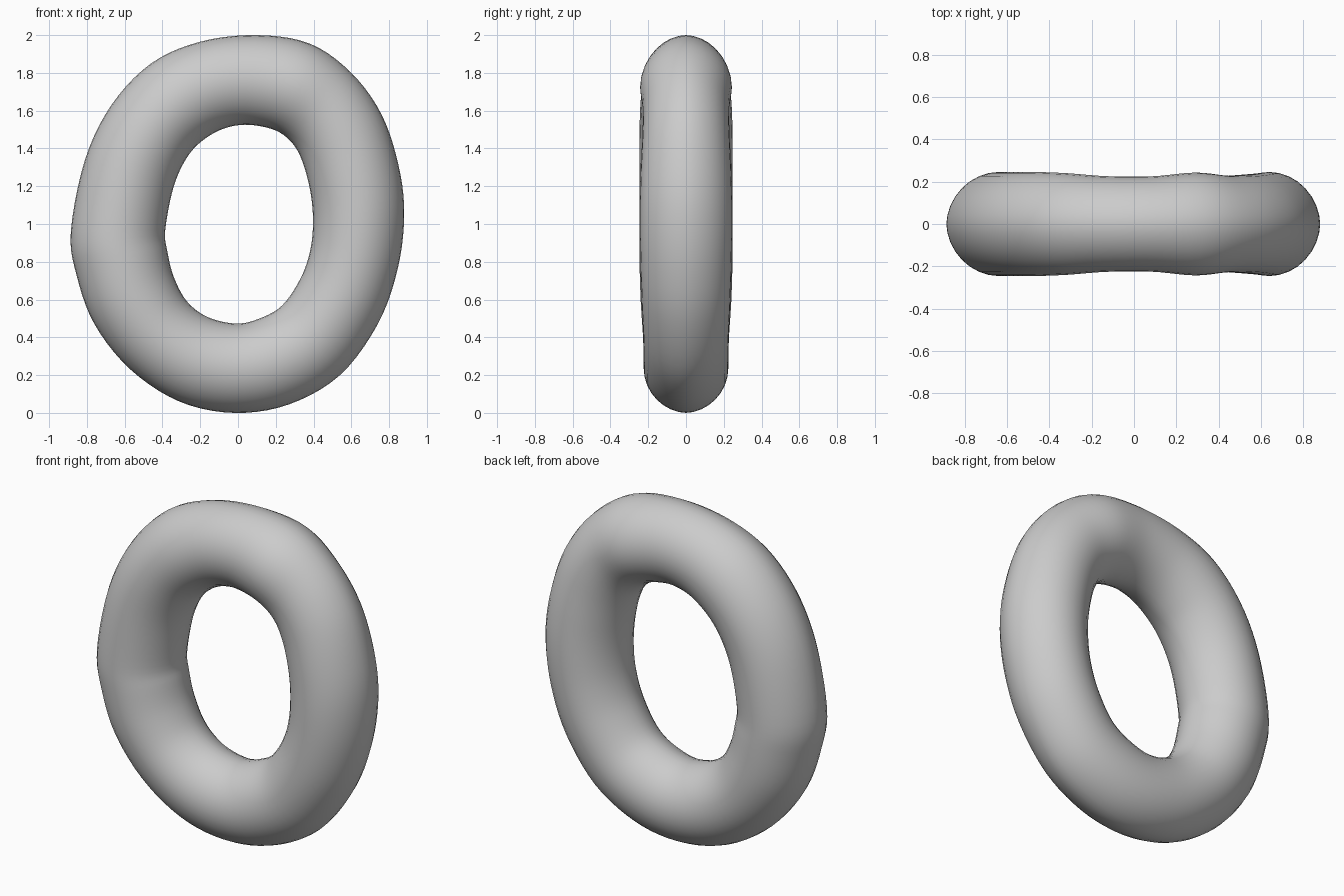
import bpy, bmesh, math

# Stations round the ring, clockwise from the top: outer x, z, inner x, z, half depth
STATIONS = [
    (0.10, 2.00, 0.06, 1.525, .225), (0.38, 1.955, 0.20, 1.495, .243),
    (0.60, 1.80, 0.29, 1.425, .228), (0.76, 1.58, 0.345, 1.32, .232),
    (0.85, 1.31, 0.385, 1.16, .242), (0.88, 1.05, 0.397, 1.00, .246),
    (0.845, 0.76, 0.38, 0.85, .242), (0.74, 0.47, 0.33, 0.71, .235),
    (0.54, 0.20, 0.235, 0.57, .225), (0.27, 0.045, 0.115, 0.50, .224),
    (-0.02, 0.00, -0.01, 0.473, .224), (-0.31, 0.06, -0.16, 0.507, .224),
    (-0.57, 0.23, -0.27, 0.59, .228), (-0.76, 0.47, -0.34, 0.72, .24),
    (-0.855, 0.73, -0.375, 0.86, .246), (-0.885, 0.96, -0.385, 0.97, .246),
    (-0.81, 1.34, -0.34, 1.20, .246), (-0.67, 1.63, -0.265, 1.36, .246),
    (-0.46, 1.85, -0.17, 1.455, .24), (-0.20, 1.965, -0.06, 1.51, .226),
]
STEPS, SIDES = 5, 32


def spline(a, b, c, d, t):
    """Smooth closed interpolation between stations b and c."""
    return [0.5 * (2*q + (r - p)*t + (2*p - 5*q + 4*r - s)*t*t
                   + (3*q - p - 3*r + s)*t**3) for p, q, r, s in zip(a, b, c, d)]


n = len(STATIONS)
bm = bmesh.new()
rings = []
# Puffy cross-sections, slightly pinched at the outer and inner seams
for i in range(n):
    four = [STATIONS[(i + k) % n] for k in (-1, 0, 1, 2)]
    for s in range(STEPS):
        ox, oz, ix, iz, h = spline(*four, s / STEPS)
        ring = []
        for j in range(SIDES):
            a = 2 * math.pi * j / SIDES
            u = (1 + math.cos(a)) / 2
            y = math.copysign(abs(math.sin(a)) ** 1.08, math.sin(a)) * h
            ring.append(bm.verts.new((ix + (ox - ix)*u, y, iz + (oz - iz)*u)))
        rings.append(ring)

# Skin the closed ring
for k, r in enumerate(rings):
    q = rings[(k + 1) % len(rings)]
    for j in range(SIDES):
        m = (j + 1) % SIDES
        bm.faces.new((r[j], r[m], q[m], q[j]))
bmesh.ops.recalc_face_normals(bm, faces=bm.faces)
for f in bm.faces:
    f.smooth = True

mesh = bpy.data.meshes.new("inflated_ring")
bm.to_mesh(mesh)
bm.free()
bpy.context.collection.objects.link(bpy.data.objects.new("inflated_ring", mesh))
